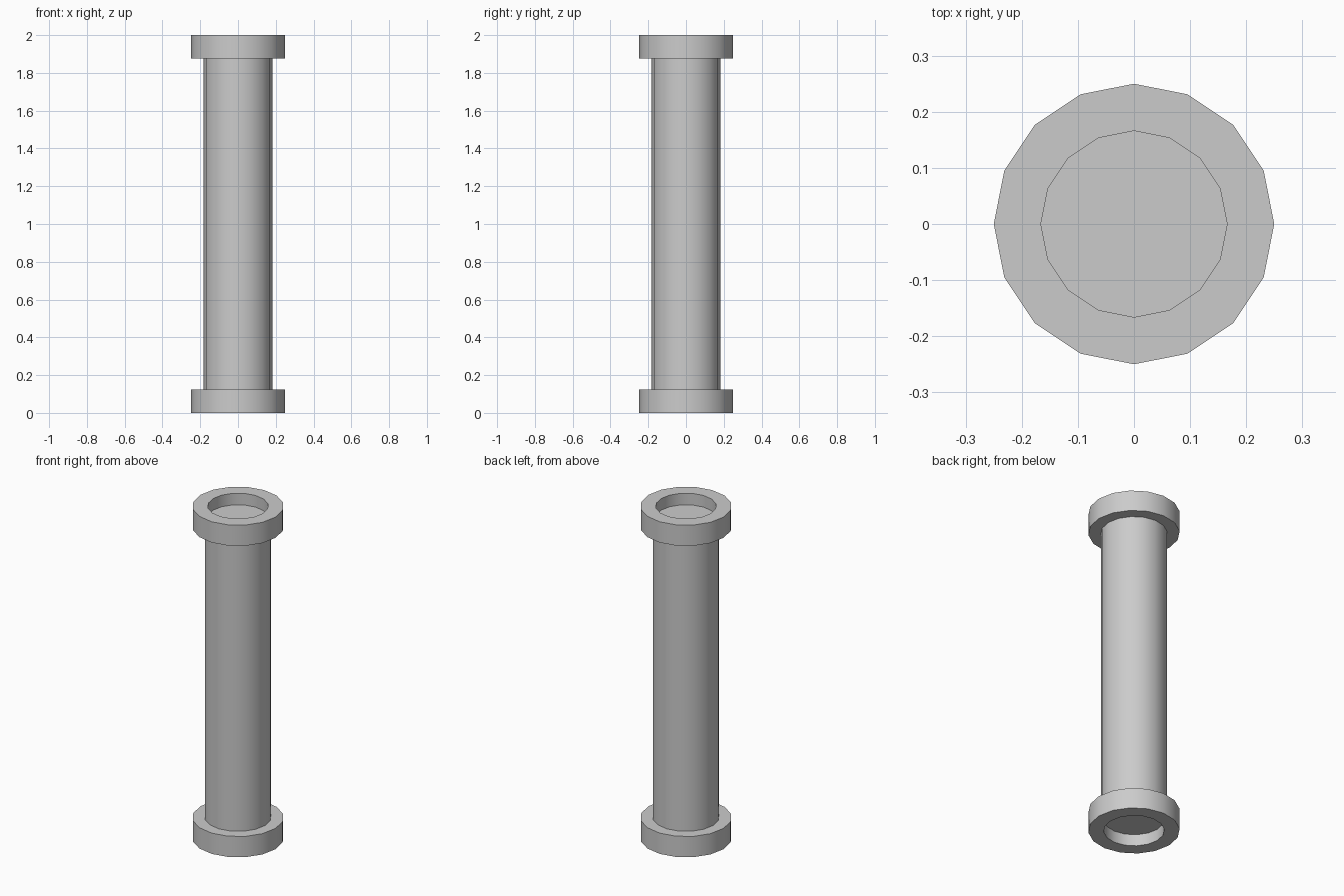
import bpy, bmesh, math

if "Cube" in bpy.data.objects:
    bpy.data.objects.remove(bpy.data.objects["Cube"])

SIDES = 16


def lathe(name, profile):
    """Spin an (r, z) profile around z; r = 0 makes a closing centre point."""
    bm = bmesh.new()
    verts = [bm.verts.new((r, 0, z)) for r, z in profile]
    edges = [bm.edges.new(pair) for pair in zip(verts, verts[1:])]
    bmesh.ops.spin(bm, geom=verts + edges, cent=(0, 0, 0), axis=(0, 0, 1),
                   angle=2 * math.pi, steps=SIDES, use_duplicate=False)
    bmesh.ops.remove_doubles(bm, verts=bm.verts, dist=1e-5)
    bmesh.ops.dissolve_limit(bm, angle_limit=0.01, verts=bm.verts, edges=bm.edges)
    bmesh.ops.recalc_face_normals(bm, faces=bm.faces)
    mesh = bpy.data.meshes.new(name)
    bm.to_mesh(mesh)
    bm.free()
    obj = bpy.data.objects.new(name, mesh)
    bpy.context.collection.objects.link(obj)
    bpy.ops.object.select_all(action='DESELECT')
    obj.select_set(True)
    bpy.context.view_layer.objects.active = obj
    bpy.ops.object.shade_smooth_by_angle(angle=math.radians(35))
    return obj


# Dimensions
HEIGHT, COLLAR_H, RECESS = 2.0, 0.125, 0.07
R_COLLAR, R_SHAFT, R_HOLE = 0.25, 0.182, 0.166

# Half outline from the recess floor, over the collar, down to the shaft
lower = [(0, RECESS), (R_HOLE, RECESS), (R_HOLE, 0), (R_COLLAR, 0),
         (R_COLLAR, COLLAR_H), (R_SHAFT, COLLAR_H)]
upper = [(r, HEIGHT - z) for r, z in reversed(lower)]

# Pipe with a recessed collar at each end
lathe("flanged_pipe", lower + upper)
